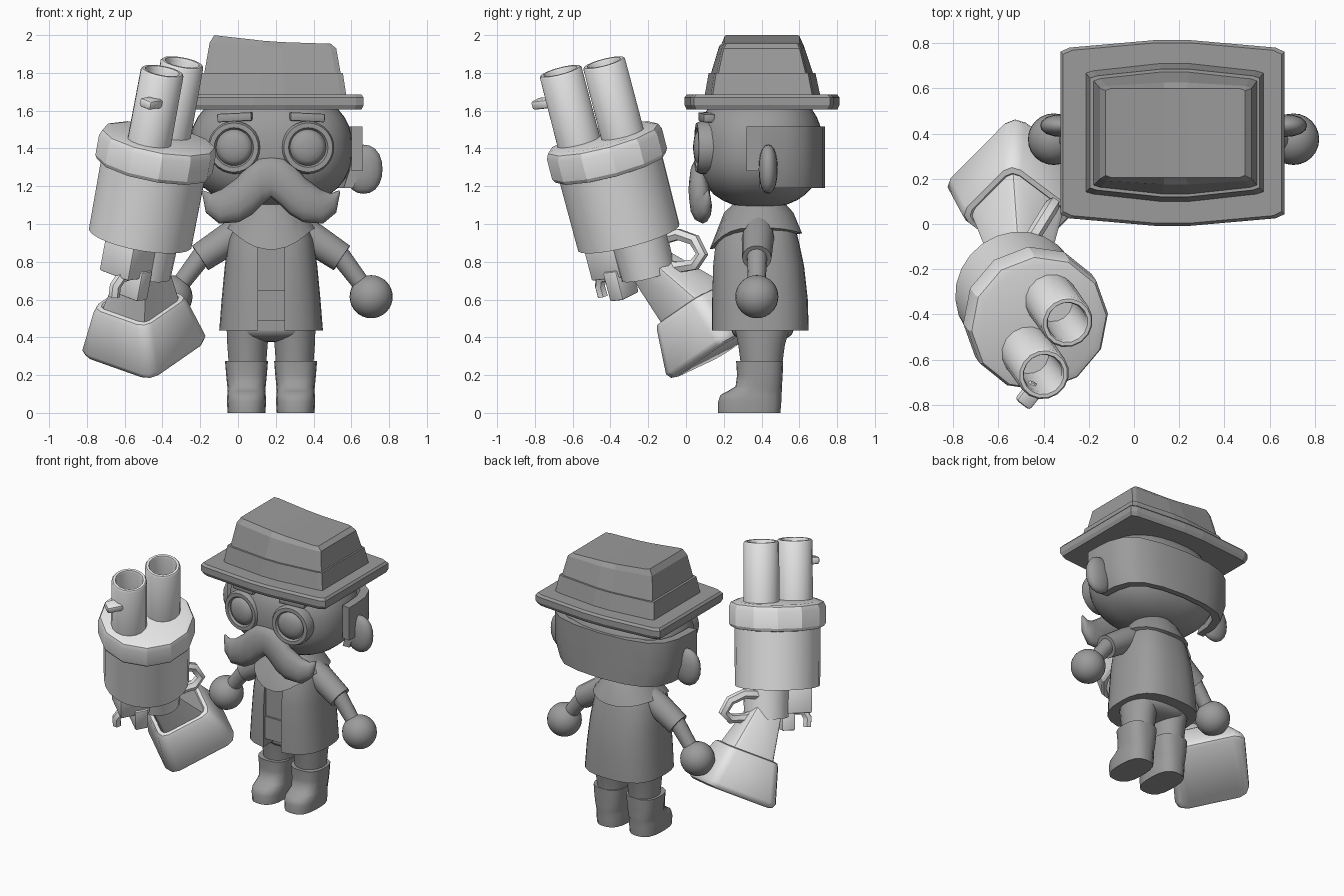
import bpy, bmesh, math
from mathutils import Vector, Matrix

if "Cube" in bpy.data.objects:
    bpy.data.objects.remove(bpy.data.objects["Cube"])

CX = 0.175  # figure's centre line


def material(name, v):
    m = bpy.data.materials.new(name)
    m.diffuse_color = (v, v, v, 1)
    m.use_nodes = True
    m.node_tree.nodes["Principled BSDF"].inputs["Base Color"].default_value = m.diffuse_color
    return m


DARK = material("dark grey", 0.33)
LIGHT = material("light grey", 0.8)


def finish(name, bm, mat, smooth=40):
    bmesh.ops.recalc_face_normals(bm, faces=bm.faces[:])
    me = bpy.data.meshes.new(name)
    bm.to_mesh(me)
    bm.free()
    me.materials.append(mat)
    ob = bpy.data.objects.new(name, me)
    bpy.context.collection.objects.link(ob)
    ob["smooth"] = smooth
    return ob


def loft(name, rings, mat, smooth=40):
    bm = bmesh.new()
    vs = [[bm.verts.new(p) for p in r] for r in rings]
    n = len(rings[0])
    for a, b in zip(vs, vs[1:]):
        for i in range(n):
            bm.faces.new((a[i], a[(i + 1) % n], b[(i + 1) % n], b[i]))
    for r in (vs[0], vs[-1]):  # cap as strips so that uneven rims stay clean
        for i in range(n // 2 - 1):
            bm.faces.new((r[i], r[i + 1], r[n - 2 - i], r[n - 1 - i]))
    return finish(name, bm, mat, smooth)


def oval(z, cx, cy, rx, ry, n=20, p=2.0):
    out = []
    for i in range(n):
        a = 2 * math.pi * (i + 0.5) / n
        c, s = math.cos(a), math.sin(a)
        k = (abs(c) ** p + abs(s) ** p) ** (-1 / p)
        out.append((cx + rx * c * k, cy + ry * s * k, z))
    return out


def lathe(name, base, axis, profile, mat, n=16, smooth=40):
    d = Vector(axis).normalized()
    rot = d.to_track_quat('Z', 'Y')
    rings = []
    for t, r in profile:
        rings.append([Vector(base) + d * t + rot @ Vector((r * math.cos(a), r * math.sin(a), 0))
                      for a in (2 * math.pi * i / n for i in range(n))])
    return loft(name, rings, mat, smooth)


def blob(name, c, r, mat, p=2.0, seg=24):
    bm = bmesh.new()
    bmesh.ops.create_uvsphere(bm, u_segments=seg, v_segments=seg * 2 // 3, radius=1)
    for v in bm.verts:
        k = sum(abs(q) ** p for q in v.co) ** (-1 / p)
        v.co = Vector(c) + Vector([q * k * s for q, s in zip(v.co, r)])
    return finish(name, bm, mat, 60)


def box(name, c, size, mat, axes=None, bevel=0.0):
    bm = bmesh.new()
    bmesh.ops.create_cube(bm, size=1)
    m = Matrix(axes).transposed() if axes else Matrix.Identity(3)
    for v in bm.verts:
        v.co = Vector(c) + m @ Vector([q * s for q, s in zip(v.co, size)])
    if bevel:
        bmesh.ops.bevel(bm, geom=bm.edges[:], offset=bevel, segments=2, affect='EDGES', profile=0.5)
    return finish(name, bm, mat)


def wire(name, pts, radius, mat):
    cu = bpy.data.curves.new(name, 'CURVE')
    cu.dimensions = '3D'
    cu.bevel_depth, cu.bevel_resolution, cu.use_fill_caps = radius, 1, True
    sp = cu.splines.new('POLY')
    sp.points.add(len(pts) - 1)
    for q, p in zip(sp.points, pts):
        q.co = (*p, 1)
    cu.materials.append(mat)
    ob = bpy.data.objects.new(name, cu)
    bpy.context.collection.objects.link(ob)
    bpy.ops.object.select_all(action='DESELECT')
    ob.select_set(True)
    bpy.context.view_layer.objects.active = ob
    bpy.ops.object.convert(target='MESH')
    bpy.context.object["smooth"] = 50


# ---- hat: rectangular rings with bowed front and back and clipped corners
def hat_ring(z, x0, x1, y0, y1, bow, sag=0.0, clip=0.01):
    prof = [(0, -clip), (0.04, 0), (0.42, bow), (0.58, bow), (0.96, 0), (1, -clip)]
    pt = lambda t, y, s, b: (x0 + (x1 - x0) * t, y + s * b, z + sag * (1 - t) ** 2)
    return [pt(t, y0, -1, b) for t, b in prof] + [pt(t, y1, 1, b) for t, b in reversed(prof)]


brim = [hat_ring(z, -0.325 + e, 0.665 - e, 0.025 + e, 0.78 - e, 0.033, 0, 0.018)
        for z, e in ((1.605, 0.012), (1.63, 0), (1.67, 0), (1.685, 0.012))]
loft("hat_brim", brim, DARK, 0)
loft("hat_band", [hat_ring(1.67, -0.215, 0.575, 0.13, 0.68, 0.033), hat_ring(1.80, -0.195, 0.555, 0.15, 0.655, 0.03)], DARK, 0)
loft("hat_crown", [hat_ring(1.79, -0.18, 0.545, 0.16, 0.645, 0.03), hat_ring(1.93, -0.15, 0.52, 0.19, 0.61, 0.015, 0.03),
                   hat_ring(1.955, -0.125, 0.49, 0.205, 0.6, 0.0, 0.045)], DARK, 0)

# ---- head and hair
blob("head", (CX, 0.39, 1.40), (0.43, 0.335, 0.315), DARK, 2.4, 32)


def hair_shell(name, path, z0, z1, taper=1.0):
    zm, rings = z0 + (z1 - z0) * 0.4, []
    for x, y in path:
        col = lambda f, g, z: (CX + x * f * g, 0.4 + (y - 0.4) * g, z)
        rings.append([col(1, 1, z1), col(1, 1, zm), col(taper, 1, z0), col(taper, 0.88, z0), col(1, 0.88, zm), col(1, 0.88, z1)])
    loft(name, rings, DARK, 45)


side = [(0.485, 0.39), (0.475, 0.52), (0.435, 0.62), (0.35, 0.685), (0.2, 0.722), (0.0, 0.735)]
hair_shell("hair_back", side + [(-x, y) for x, y in side[-2::-1]], 1.19, 1.515, 0.9)

# ---- paired face parts
for s in (-1, 1):
    hair_shell("sideburn", [(s * 0.485, 0.32), (s * 0.485, 0.395)], 1.28, 1.515)
    blob("ear", (CX + s * 0.49, 0.435, 1.29), (0.1, 0.05, 0.13), DARK, 2.2, 16)
    face = Vector((s * 0.1, -1, 0)).normalized()
    eye = Vector((CX + s * 0.19, 0.125, 1.405))
    lathe("goggle_rim", eye, face, [(-0.03, 0.14), (0.05, 0.14), (0.07, 0.13), (0.07, 0.105), (0.055, 0.096)], DARK, 28)
    lathe("goggle_lens", eye, face, [(0.0, 0.096), (0.055, 0.096), (0.075, 0.07), (0.084, 0.035), (0.086, 0.002)], DARK, 28, 60)
    tilt = Matrix.Rotation(s * 0.05, 3, 'Y') @ Matrix.Rotation(s * 0.16, 3, 'Z')
    box("eyebrow", (CX + s * 0.19, 0.108, 1.565), (0.185, 0.06, 0.045), DARK, [tilt.col[i] for i in range(3)], 0.008)

# ---- moustache: oval slices between its upper and lower outline
top = [(0, 1.36), (0.06, 1.352), (0.12, 1.315), (0.18, 1.245), (0.26, 1.185), (0.315, 1.162), (0.36, 1.178)]
low = [(0, 1.14), (0.045, 1.105), (0.1, 1.05), (0.17, 1.01), (0.275, 1.002), (0.345, 1.06), (0.366, 1.168)]
depth = [0.052, 0.055, 0.057, 0.056, 0.05, 0.03, 0.006]
back = [0.075, 0.072, 0.07, 0.073, 0.088, 0.105, 0.115]
slices = []
for (tx, tz), (lx, lz), dp, yc in zip(top, low, depth, back):
    ring = []
    for i in range(12):
        a = 2 * math.pi * i / 12
        f = 0.5 + 0.5 * math.cos(a)
        ring.append((lx + (tx - lx) * f, yc + dp * math.sin(a), lz + (tz - lz) * f))
    slices.append(ring)
flip = [[(-x, y, z) for x, y, z in r] for r in slices[:0:-1]]
loft("moustache", [[(CX + x, y, z) for x, y, z in r] for r in flip + slices], DARK, 60)

# ---- jacket with an open front, collar and neck
spec = [(0.435, 0.275, 0.135, 0.65), (0.6, 0.262, 0.135, 0.645), (0.78, 0.245, 0.14, 0.625),
        (0.92, 0.225, 0.155, 0.595), (1.01, 0.185, 0.185, 0.57), (1.09, 0.11, 0.26, 0.52)]
jacket = loft("jacket", [oval(z, CX, (a + b) / 2, w, (b - a) / 2, 28, 2.7) for z, w, a, b in spec], DARK, 40)
for nm, zc, h, yb in (("opening_cutter", 0.7, 0.42, 0.17), ("hem_cutter", 0.45, 0.09, 0.24)):
    cut = box(nm, (CX, yb - 0.2, zc), (0.14, 0.4, h), DARK)
    cut.hide_render = cut.hide_viewport = True
    cut.display_type = 'WIRE'
    mod = jacket.modifiers.new(nm, 'BOOLEAN')
    mod.operation, mod.object = 'DIFFERENCE', cut
box("belt", (CX, 0.172, 0.57), (0.14, 0.03, 0.16), DARK)
lower = [(x, y, z - 0.115 * max(0, (0.37 - y) / 0.245) ** 3 - 0.03 * max(0, (y - 0.37) / 0.245) ** 3)
         for x, y, z in oval(0.98, CX, 0.37, 0.235, 0.245, 28, 2.3)]
loft("collar", [lower, oval(1.06, CX, 0.385, 0.175, 0.185, 28), oval(1.115, CX, 0.39, 0.13, 0.13, 28)], DARK, 40)
lathe("neck", (CX, 0.39, 1.0), (0, 0, 1), [(0, 0.11), (0.2, 0.11)], DARK)
blob("hips", (CX, 0.405, 0.45), (0.225, 0.165, 0.075), DARK, 2.5)

# ---- arms, legs and boots
for s in (-1, 1):
    at = lambda dx, y, z: Vector((CX + s * dx, y, z))
    shoulder, cuff, hand = at(0.12, 0.385, 0.99), at(0.375, 0.375, 0.82), at(0.53, 0.375, 0.615)
    lathe("sleeve", shoulder, cuff - shoulder, [(0, 0.075), (0.12, 0.085), ((cuff - shoulder).length, 0.078)], DARK)
    lathe("forearm", cuff - (hand - cuff) * 0.2, hand - cuff, [(0, 0.055), (0.28, 0.045)], DARK)
    blob("hand", hand, (0.114, 0.114, 0.114), DARK)
    lx = CX + s * 0.125
    loft("trouser_leg", [oval(0.25, lx, 0.40, 0.1, 0.11), oval(0.36, lx, 0.4, 0.108, 0.125),
                         oval(0.48, lx - s * 0.005, 0.405, 0.118, 0.155)], DARK)
    boot = [(0, 0.1, 0.17, 0.5), (0.06, 0.104, 0.17, 0.505), (0.095, 0.102, 0.182, 0.505), (0.115, 0.1, 0.22, 0.508),
            (0.14, 0.102, 0.262, 0.508), (0.2, 0.108, 0.27, 0.512), (0.275, 0.114, 0.265, 0.515)]
    loft("boot", [oval(z, lx + s * 0.005, (a + b) / 2, w, (b - a) / 2, 20, 2.8) for z, w, a, b in boot], DARK, 55)

# ---- blaster: everything follows its tilted axis
D = Vector((0.185, -0.26, 1)).normalized()
BOTTOM = Vector((-0.517, -0.303, 0.928))
lathe("blaster_body", BOTTOM, D, [(0, 0.278), (0.45, 0.282)], LIGHT, 24, 30)
lathe("blaster_collar", BOTTOM, D, [(0.385, 0.28), (0.39, 0.305), (0.41, 0.316), (0.52, 0.316), (0.55, 0.303), (0.56, 0.27)], LIGHT, 12, 25)
for mouth in ((-0.295, -0.435, 1.855), (-0.4, -0.665, 1.81)):
    lathe("barrel", mouth, D, [(-0.46, 0.118), (-0.01, 0.116), (0, 0.108), (0, 0.092), (-0.015, 0.086), (-0.35, 0.086)], LIGHT, 16)
H = Vector((0.6, 0.8, 0))
F = (H - D * H.dot(D)).normalized()
S = F.cross(D)
box("front_sight", (-0.46, -0.755, 1.64), (0.08, 0.11, 0.05), LIGHT, (S, F, D), 0.015)
lathe("blaster_neck", (-0.5, -0.2, 0.735), D, [(0, 0.145), (0.3, 0.155)], LIGHT, 20)
box("receiver", (-0.58, -0.39, 0.83), (0.2, 0.2, 0.2), LIGHT, (S, F, D), 0.01)
box("trigger_block", (-0.55, -0.345, 0.69), (0.15, 0.09, 0.16), LIGHT, (S, F, D), 0.01)
wire("trigger", [(-0.58, -0.4, 0.73), (-0.62, -0.45, 0.715), (-0.65, -0.455, 0.67), (-0.655, -0.44, 0.615)], 0.03, LIGHT)
loop = [(-0.13, 0.92), (-0.04, 0.945), (0.045, 0.915), (0.085, 0.84), (0.045, 0.785), (-0.05, 0.77), (-0.13, 0.79)]
wire("carry_handle", [(-0.412 + 0.62 * y, y, z) for y, z in loop], 0.033, LIGHT)

# ---- stock: square sections flaring toward the butt
N = Vector((0.08, 0.51, -0.855)).normalized()
U = (H - N * H.dot(N)).normalized()
T = N.cross(U)
END = Vector((-0.495, 0.197, 0.335))


def square(c, a, r):
    out = []
    for sx, sy in ((1, 1), (-1, 1), (-1, -1), (1, -1)):
        pair = [(sx * a, sy * (a - r)), (sx * (a - r * 0.3), sy * (a - r * 0.3)), (sx * (a - r), sy * a)]
        out += [c + T * p + U * q for p, q in (pair if sx * sy > 0 else pair[::-1])]
    return out


loft("stock_grip", [square(Vector((-0.5, -0.2, 0.8)), 0.09, 0.02), square(END - N * 0.26, 0.16, 0.04)], LIGHT, 30)
loft("stock_butt", [square(END - N * d, a, r) for d, a, r in (
    (0.275, 0.145, 0.04), (0.295, 0.16, 0.045), (0.29, 0.182, 0.055), (0.265, 0.195, 0.06),
    (0.04, 0.252, 0.065), (0.01, 0.242, 0.065), (0, 0.222, 0.065))], LIGHT, 45)

# ---- shading
for ob in list(bpy.context.scene.objects):
    if ob.type == 'MESH' and ob.get("smooth", 0) and not ob.hide_render:
        bpy.ops.object.select_all(action='DESELECT')
        ob.select_set(True)
        bpy.context.view_layer.objects.active = ob
        bpy.ops.object.shade_smooth_by_angle(angle=math.radians(ob["smooth"]))
